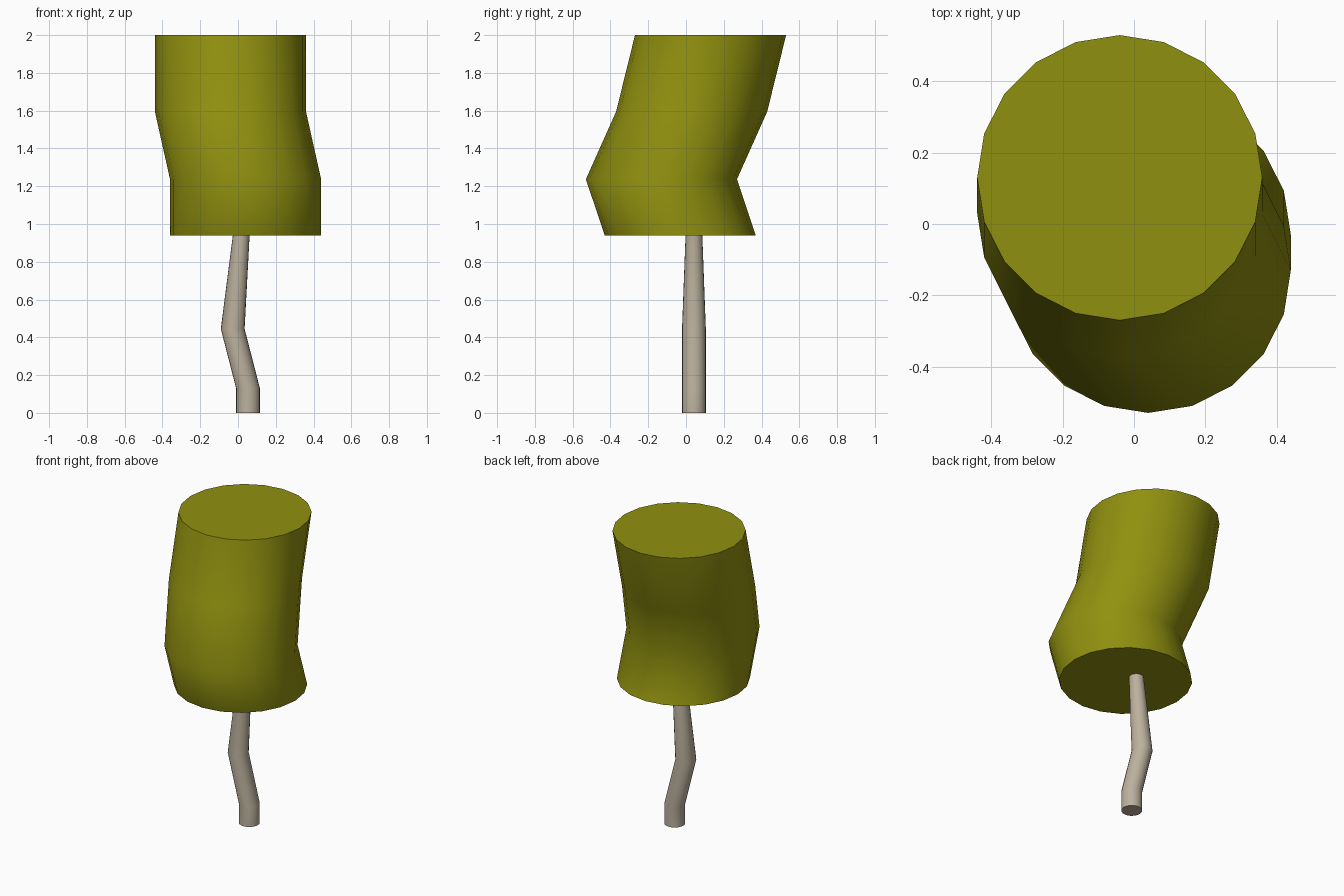
import bpy, bmesh
from math import cos, sin, tau, radians

if "Cube" in bpy.data.objects:
    bpy.data.objects.remove(bpy.data.objects["Cube"])

SIDES = 20


def bent_column(name, rings, color):
    """Capped tube through horizontal rings given as (x, y, z, radius)."""
    bm = bmesh.new()
    loops = []
    for x, y, z, r in rings:
        loops.append([bm.verts.new((x + r * cos(tau * i / SIDES),
                                    y + r * sin(tau * i / SIDES), z))
                      for i in range(SIDES)])
    for low, high in zip(loops, loops[1:]):
        for i in range(SIDES):
            j = (i + 1) % SIDES
            bm.faces.new((low[i], low[j], high[j], high[i]))
    bm.faces.new(loops[0][::-1])
    bm.faces.new(loops[-1])
    mesh = bpy.data.meshes.new(name)
    bm.to_mesh(mesh)
    bm.free()
    obj = bpy.data.objects.new(name, mesh)
    bpy.context.collection.objects.link(obj)

    mat = bpy.data.materials.new(name + "_color")
    mat.diffuse_color = (*color, 1)
    mat.use_nodes = True
    mat.node_tree.nodes["Principled BSDF"].inputs["Base Color"].default_value = mat.diffuse_color
    mesh.materials.append(mat)

    # Smooth sides, crisp caps
    bpy.ops.object.select_all(action='DESELECT')
    obj.select_set(True)
    bpy.context.view_layer.objects.active = obj
    bpy.ops.object.shade_smooth_by_angle(angle=radians(50))
    return obj


# Crooked, tapering trunk, its tip just inside the foliage
bent_column("trunk", [(0.053, 0.042, 0.0, 0.063),
                      (0.053, 0.042, 0.13, 0.063),
                      (-0.028, 0.042, 0.445, 0.063),
                      (0.018, 0.042, 0.95, 0.044)], (0.50, 0.44, 0.34))

# Leaning foliage block
bent_column("foliage", [(0.04, -0.03, 0.938, 0.4),
                        (0.04, -0.13, 1.237, 0.4),
                        (-0.04, 0.03, 1.595, 0.4),
                        (-0.04, 0.13, 2.0, 0.4)], (0.28, 0.28, 0.005))
